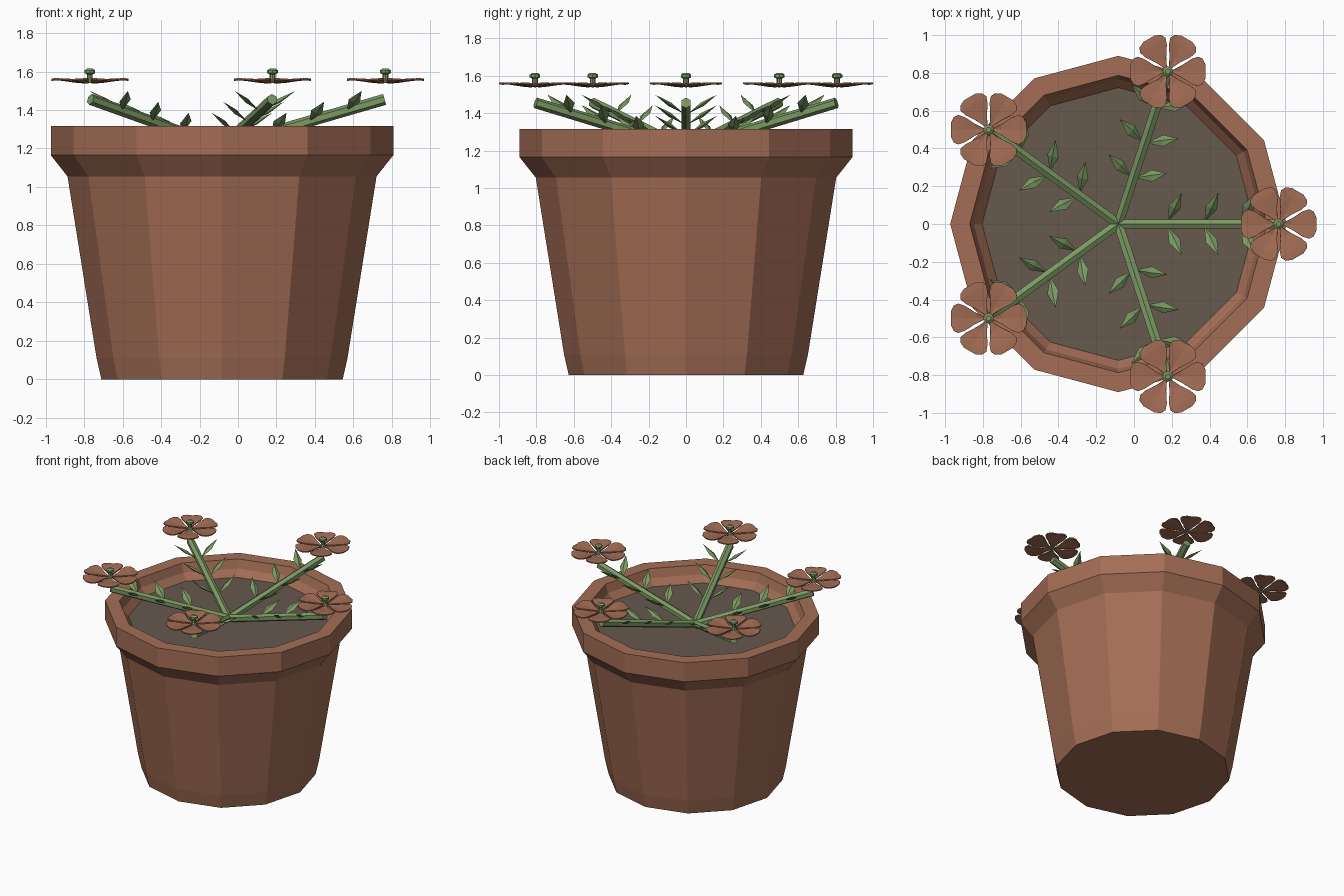
import bpy, bmesh
from math import cos, sin, pi, radians
from mathutils import Vector

if "Cube" in bpy.data.objects:
    bpy.data.objects.remove(bpy.data.objects["Cube"])

CX = -0.083          # pot axis


def material(name, col):
    m = bpy.data.materials.new(name)
    m.diffuse_color = (*col, 1)
    m.use_nodes = True
    m.node_tree.nodes["Principled BSDF"].inputs["Base Color"].default_value = m.diffuse_color
    return m


TERRACOTTA = material("terracotta", (0.37, 0.155, 0.092))
SOIL = material("soil", (0.135, 0.100, 0.073))
GREEN = material("leaf green", (0.20, 0.32, 0.125))


def finish(name, bm, mat, recalc=True):
    if recalc:
        bmesh.ops.recalc_face_normals(bm, faces=bm.faces)
    me = bpy.data.meshes.new(name)
    bm.to_mesh(me)
    bm.free()
    me.materials.append(mat)
    ob = bpy.data.objects.new(name, me)
    bpy.context.collection.objects.link(ob)
    return ob


def lathe(bm, profile, sides, centre, caps=True):
    """Stack polygon rings (radius, z) around a vertical axis."""
    rings = []
    for r, z in profile:
        rings.append([bm.verts.new((centre[0] + r * cos(2 * pi * i / sides),
                                    centre[1] + r * sin(2 * pi * i / sides), z))
                      for i in range(sides)])
    for a, b in zip(rings, rings[1:]):
        for i in range(sides):
            j = (i + 1) % sides
            bm.faces.new((a[i], a[j], b[j], b[i]))
    if caps:
        bm.faces.new(rings[0][::-1])
        bm.faces.new(rings[-1])


# Pot: twelve-sided wall with flared rim and recessed inside
bm = bmesh.new()
lathe(bm, [(0.627, 0), (0.652, 0.11), (0.803, 1.055), (0.89, 1.165), (0.89, 1.316),
           (0.787, 1.316), (0.766, 1.25), (0.715, 1.19)], 12, (CX, 0))
finish("pot", bm, TERRACOTTA)

# Soil disc
bm = bmesh.new()
lathe(bm, [(0.70, 1.18), (0.722, 1.2)], 12, (CX, 0))
finish("soil", bm, SOIL)


def add_stem(bm, p0, p1, rad, sides=6):
    d = (p1 - p0).normalized()
    side = d.cross(Vector((0, 0, 1))).normalized()
    up = side.cross(d)
    rings = [[bm.verts.new(p + rad * (up * cos(2 * pi * i / sides) + side * sin(2 * pi * i / sides)))
              for i in range(sides)] for p in (p0, p1)]
    for i in range(sides):
        j = (i + 1) % sides
        bm.faces.new((rings[0][i], rings[0][j], rings[1][j], rings[1][i]))
    bm.faces.new(rings[0])
    bm.faces.new(rings[1])


def add_leaf(bm, base, tip, along):
    """Pointed blade with a raised midrib."""
    d = tip - base
    n = along.cross(d).normalized()
    if n.z < 0:
        n = -n
    w = n.cross(d).normalized()
    b, t = bm.verts.new(base), bm.verts.new(tip)
    mid = base + d * 0.5
    ring = [bm.verts.new(mid + o) for o in (w * 0.032, n * 0.012, w * -0.032, n * -0.012)]
    for i in range(4):
        j = (i + 1) % 4
        bm.faces.new((b, ring[i], ring[j]))
        bm.faces.new((t, ring[j], ring[i]))


# Petal outline as (distance, half width, height)
PETAL = [(0.02, 0.005, 1.545), (0.07, 0.030, 1.549), (0.125, 0.066, 1.557),
         (0.16, 0.078, 1.561), (0.185, 0.066, 1.561), (0.20, 0.035, 1.559)]


def add_petal(bm, cx, cy, ang):
    def pt(u, v, z):
        return bm.verts.new((cx + u * cos(ang) - v * sin(ang),
                             cy + u * sin(ang) + v * cos(ang), z))
    rows = [(pt(u, -v, z), pt(u, 0, z - 0.004), pt(u, v, z)) for u, v, z in PETAL]
    for a, b in zip(rows, rows[1:]):
        bm.faces.new((a[0], b[0], b[1], a[1]))
        bm.faces.new((a[1], b[1], b[2], a[2]))


for k in range(5):
    a = radians(72 * k)
    out = Vector((cos(a), sin(a), 0))
    lat = Vector((-sin(a), cos(a), 0))
    start = Vector((CX, 0, 1.21))
    end = start + out * 0.845 + Vector((0, 0, 0.245))

    # Sloping stem
    bm = bmesh.new()
    add_stem(bm, start, end, 0.029)
    finish(f"stem_{k + 1}", bm, GREEN)

    # Three pairs of leaves
    bm = bmesh.new()
    for r in (0.26, 0.455, 0.65):
        base = start.lerp(end, r / 0.845)
        for s in (-1, 1):
            root = base + lat * s * 0.012
            tip = base + out * 0.075 + lat * s * 0.165 + Vector((0, 0, 0.10))
            add_leaf(bm, root, tip, out)
    finish(f"leaves_{k + 1}", bm, GREEN)

    # Six-petalled flower head
    fx, fy = CX + 0.849 * cos(a), 0.849 * sin(a)
    bm = bmesh.new()
    for i in range(6):
        add_petal(bm, fx, fy, i * pi / 3)
    ob = finish(f"petals_{k + 1}", bm, TERRACOTTA, recalc=False)
    sol = ob.modifiers.new("thickness", 'SOLIDIFY')
    sol.thickness = 0.008
    sol.offset = 0

    # Flower centre: neck and knob
    bm = bmesh.new()
    lathe(bm, [(0.022, 1.54), (0.015, 1.56), (0.015, 1.585), (0.028, 1.592),
               (0.028, 1.606), (0.014, 1.616)], 8, (fx, fy))
    finish(f"flower_centre_{k + 1}", bm, GREEN)
